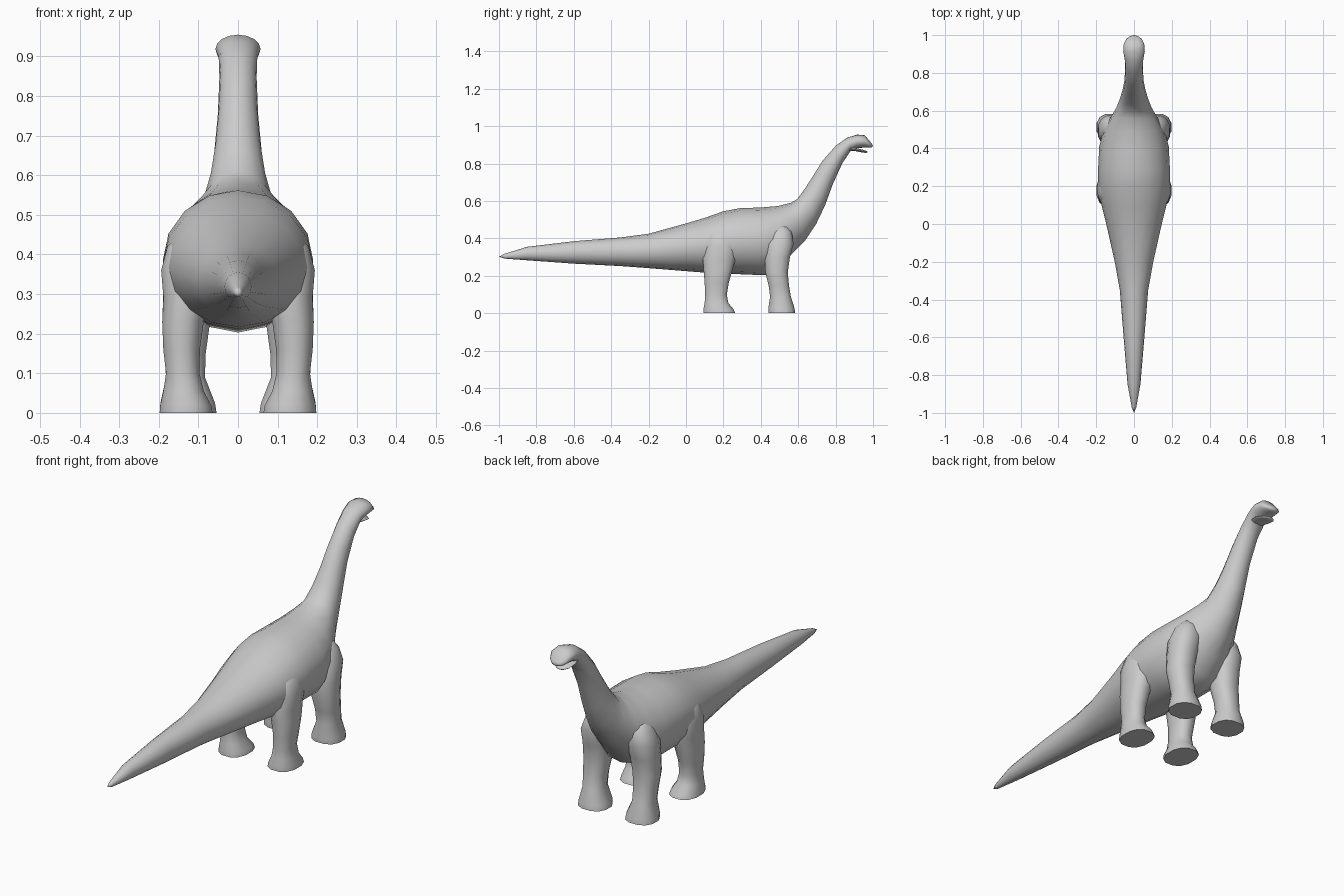
import bpy, bmesh, math
from mathutils import Vector

skin = bpy.data.materials.new("grey_skin")
skin.diffuse_color = (0.6, 0.6, 0.6, 1)


def loft(name, rings, start=None, end=None, crease=60):
    """Skin a list of point rings; close each end with a point or a flat cap."""
    bm = bmesh.new()
    loops = [[bm.verts.new(p) for p in ring] for ring in rings]
    n = len(loops[0])
    for a, b in zip(loops, loops[1:]):
        for i in range(n):
            j = (i + 1) % n
            bm.faces.new((a[i], a[j], b[j], b[i]))
    for loop, tip in ((loops[0], start), (loops[-1], end)):
        if tip is None:
            bm.faces.new(loop)
        else:
            pole = bm.verts.new(tip)
            for i in range(n):
                bm.faces.new((loop[i], loop[(i + 1) % n], pole))
    bmesh.ops.recalc_face_normals(bm, faces=bm.faces)
    mesh = bpy.data.meshes.new(name)
    bm.to_mesh(mesh)
    bm.free()
    mesh.materials.append(skin)
    ob = bpy.data.objects.new(name, mesh)
    bpy.context.collection.objects.link(ob)
    bpy.ops.object.select_all(action='DESELECT')
    ob.select_set(True)
    bpy.context.view_layer.objects.active = ob
    bpy.ops.object.shade_smooth_by_angle(angle=math.radians(crease))
    return ob


def spine_ring(ty, tz, by, bz, w, n=16):
    """Oval between a top point and a bottom point, with half width w."""
    top, bot = Vector((0, ty, tz)), Vector((0, by, bz))
    mid, up = (top + bot) / 2, (top - bot) / 2
    return [mid + up * math.cos(t) + Vector((w * math.sin(t), 0, 0))
            for t in (2 * math.pi * i / n for i in range(n))]


def leg_ring(z, y0, y1, x0, x1, side, n=12):
    """Horizontal rounded ring filling the given span."""
    ring = []
    for i in range(n):
        t = 2 * math.pi * (i + 0.5) / n
        c, s = math.cos(t), math.sin(t)
        c, s = (math.copysign(abs(v) ** 0.85, v) for v in (c, s))
        ring.append((side * ((x0 + x1) / 2 + c * (x1 - x0) / 2),
                     (y0 + y1) / 2 + s * (y1 - y0) / 2, z))
    return ring


# Tail, trunk, neck and upper head: top y, top z, bottom y, bottom z, half width
body = [
    (-.97, .318, -.97, .292, .012),
    (-.85, .355, -.85, .283, .034),
    (-.60, .385, -.60, .265, .055),
    (-.35, .405, -.35, .252, .075),
    (-.20, .425, -.20, .241, .102),
    (0, .48, 0, .225, .147),
    (.10, .51, .10, .217, .172),
    (.20, .545, .20, .212, .189),
    (.29, .562, .30, .208, .190),
    (.40, .565, .42, .203, .184),
    (.49, .573, .50, .232, .163),
    (.56, .590, .56, .310, .126),
    (.595, .610, .635, .385, .094),
    (.635, .665, .695, .475, .074),
    (.68, .735, .745, .580, .060),
    (.73, .815, .785, .690, .051),
    (.80, .895, .835, .800, .047),
    (.86, .938, .880, .868, .049),
    (.915, .955, .915, .882, .057),
    (.955, .952, .953, .886, .054),
    (.978, .925, .978, .885, .042),
    (.993, .908, .993, .886, .025),
]
loft("body_neck_and_tail", [spine_ring(*r) for r in body],
     start=(0, -1, .302), end=(0, 1, .895))

# Lower jaw, slightly open
jaw = [
    (.87, .890, .875, .866, .034),
    (.905, .884, .91, .866, .044),
    (.945, .874, .945, .859, .038),
    (.963, .869, .963, .857, .022),
]
loft("lower_jaw", [spine_ring(*r, n=12) for r in jaw], end=(0, .972, .862))

# Legs: z, back y, front y, inner x, outer x
front_leg = [
    (0, .44, .585, .052, .20),
    (.025, .438, .583, .056, .198),
    (.09, .448, .562, .082, .183),
    (.15, .440, .552, .080, .188),
    (.22, .422, .546, .070, .193),
    (.30, .420, .558, .062, .191),
    (.37, .425, .577, .055, .190),
    (.43, .445, .568, .050, .168),
    (.48, .470, .540, .050, .130),
]
hind_leg = [
    (0, .09, .265, .062, .20),
    (.02, .09, .258, .066, .198),
    (.055, .098, .228, .085, .190),
    (.10, .10, .220, .096, .183),
    (.16, .098, .230, .095, .190),
    (.23, .092, .250, .085, .193),
    (.29, .088, .268, .070, .190),
    (.36, .095, .280, .060, .196),
    (.42, .11, .270, .060, .180),
    (.46, .14, .240, .060, .145),
]
for side, label in ((1, "right"), (-1, "left")):
    for kind, profile in (("front", front_leg), ("hind", hind_leg)):
        loft(f"{kind}_leg_{label}", [leg_ring(*r, side) for r in profile])
